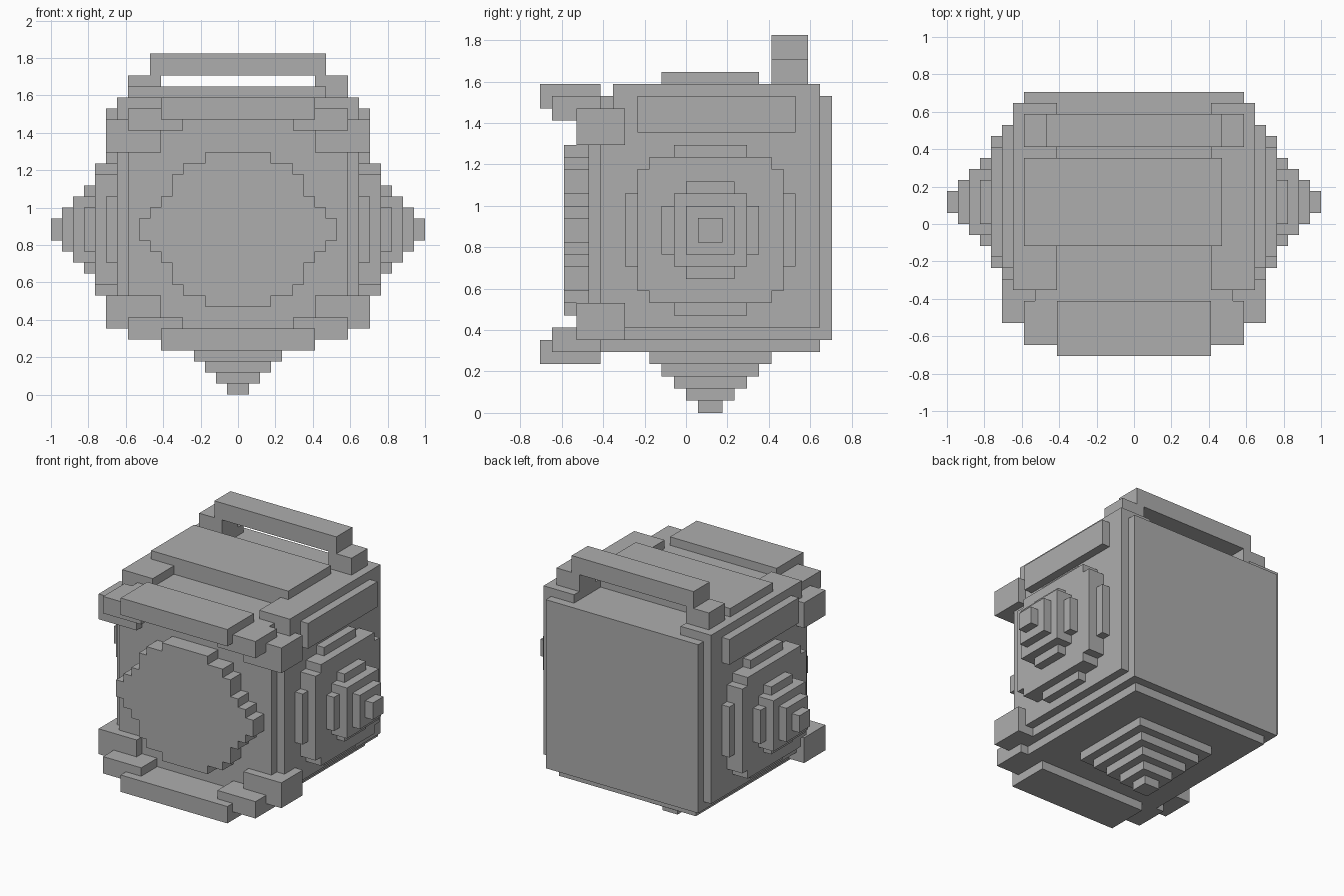
import bpy
import bmesh
from mathutils import Vector

U = 2 / 34  # size of one block

cube = bpy.data.objects.get("Cube")
if cube:
    bpy.data.objects.remove(cube, do_unlink=True)

grey = bpy.data.materials.new("plain_grey")
grey.use_nodes = True
colour = (0.42, 0.42, 0.42, 1)
grey.diffuse_color = colour
grey.node_tree.nodes["Principled BSDF"].inputs["Base Color"].default_value = colour


def part(name, boxes):
    """One object from boxes given as (x range, y range, z range) in blocks."""
    bm = bmesh.new()
    for ranges in boxes:
        low = Vector([r[0] for r in ranges])
        high = Vector([r[1] for r in ranges])
        for v in bmesh.ops.create_cube(bm, size=1)["verts"]:
            v.co = ((low + high) / 2 + v.co * (high - low)) * U
    mesh = bpy.data.meshes.new(name)
    bm.to_mesh(mesh)
    bm.free()
    mesh.materials.append(grey)
    obj = bpy.data.objects.new(name, mesh)
    bpy.context.collection.objects.link(obj)
    return obj


def around(centre, half):
    return (centre - half, centre + half)


def pair(name, boxes):
    """The same part on the left (+x) and the right (-x)."""
    part(name + "_left", boxes)
    part(name + "_right", [((-x[1], -x[0]), y, z) for x, y, z in boxes])


def both_ends(z):
    """A height range near the top and its reflection near the bottom."""
    return (("upper", z), ("lower", (31 - z[1], 31 - z[0])))


# Main case
part("case", [
    ((-11, 11), (-7, 11), (7, 25)),
    ((-11, 11), (-6, 11), (25, 26)),
    ((-9, 9), (-7, -6), (25, 26)),
])
part("base", [((-10, 10), (-7, 11), (6, 7)), ((-9, 9), (-7, 11), (5, 6))])
part("front_panel", [((-10, 10), (-8, -7), (6, 25))])
part("back_panel", [((-10, 10), (11, 12), (6, 26))])

# Top details
pair("top_rail", [((7, 11), (-6, 11), (26, 27))])
part("top_plate", [((-10, 8), (-2, 6), (26, 28))])
pair("handle_post", [((7, 10), (7, 10), (26, 29))])
part("handle_bar", [((-8, 8), (7, 10), (29, 31))])

# Front bumpers and corner blocks
for level, z in both_ends((25, 27)):
    part(level + "_bumper", [((-7, 7), (-12, -7), z)])
for level, z in both_ends((24, 26)):
    pair(level + "_bumper_end", [((5, 10), (-11, -7), z)])
for level, z in both_ends((22, 25)):
    pair(level + "_corner", [((7, 12), (-9, -5), z)])

# Stepped round front disc, from (half width, half height)
disc = [(3, 7), (5, 6), (6, 5), (7, 3), (8, 2), (9, 1)]
part("front_disc", [(around(0, w), (-10, -8), around(15, h)) for w, h in disc])

# Stepped cones on both sides, one disc per layer
layers = [
    (12, disc[:4]),
    (13, [(5, 6), (6, 5)]),
    (14, [(2, 4), (3, 3), (4, 2)]),
    (15, [(3, 3)]),
    (16, [(2, 2)]),
    (17, [(1, 1)]),
]
pair("side_cone", [((x - 1, x), around(2, w), around(15, h))
                   for x, steps in layers for w, h in steps])
pair("side_panel", [((11, 12), (-4, 9), (23, 26))])

# Stepped point underneath
part("bottom_point", [(around(0, n), around(2, n), (n - 1, n)) for n in range(1, 6)])
